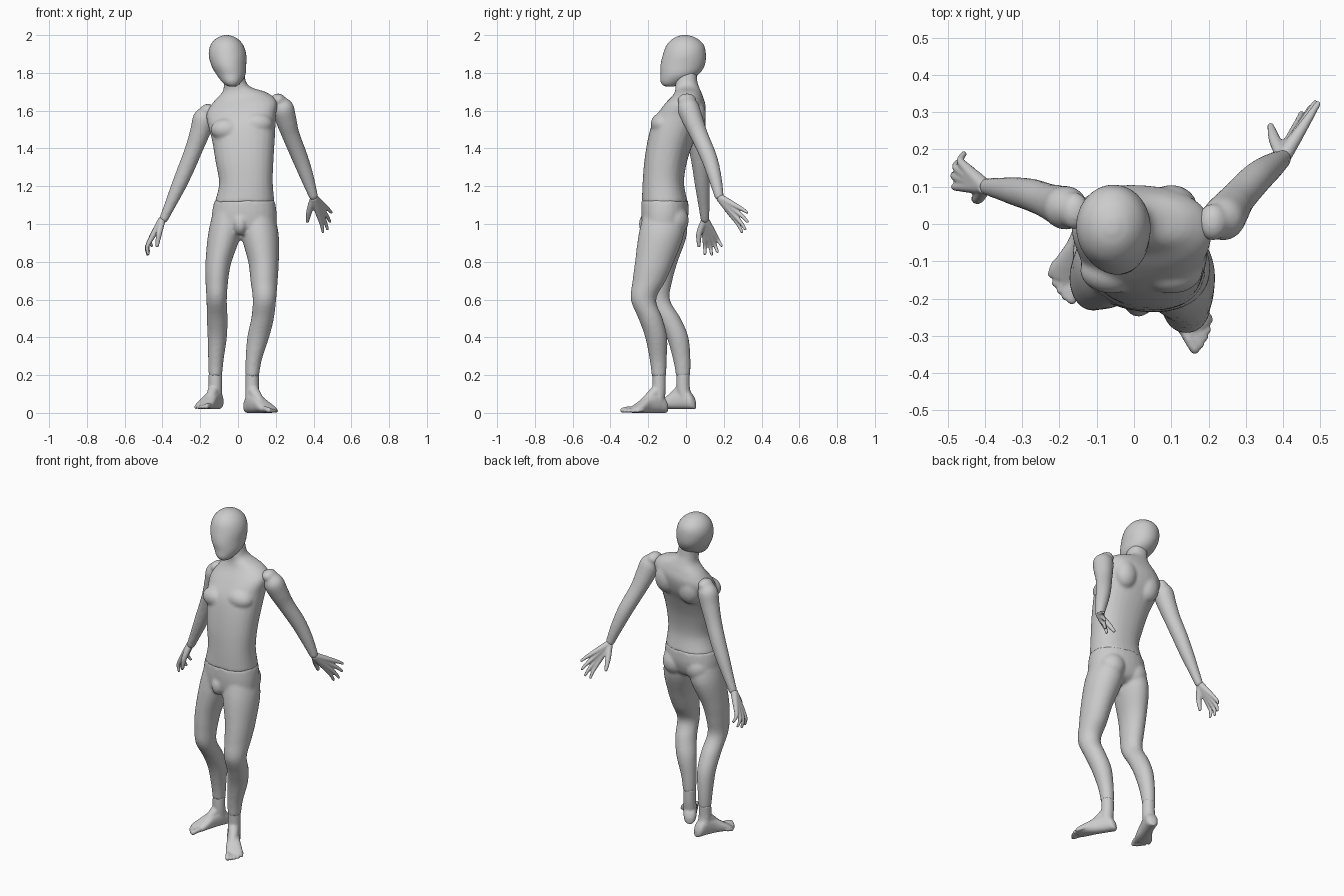
import bpy, bmesh
from math import cos, sin, pi, radians
from mathutils import Vector as V, Matrix


def loft(bm, rings, power=2.0, seg=28, sub=5):
    """Closed skin through (centre, axis_a, axis_b) rings, splined along the length."""
    fine = []
    for i in range(len(rings) - 1):
        p = [rings[max(0, min(len(rings) - 1, i + k))] for k in (-1, 0, 1, 2)]
        for s in range(sub):
            t = s / sub
            w = (-t + 2*t*t - t**3, 2 - 5*t*t + 3*t**3, t + 4*t*t - 3*t**3, t**3 - t*t)
            fine.append([sum((p[k][j] * (w[k] / 2) for k in range(4)), V((0, 0, 0))) for j in range(3)])
    fine.append(rings[-1])
    loops = []
    for c, a, b in fine:
        loop = []
        for k in range(seg):
            x, y = cos(2*pi*k/seg), sin(2*pi*k/seg)
            f = (abs(x)**power + abs(y)**power) ** (-1 / power)
            loop.append(bm.verts.new(c + a*x*f + b*y*f))
        loops.append(loop)
    for l, m in zip(loops, loops[1:]):
        for k in range(seg):
            n = (k + 1) % seg
            bm.faces.new((l[k], l[n], m[n], m[k]))
    bm.faces.new(loops[0][::-1])
    bm.faces.new(loops[-1])


def column(bm, rows, power=2.0, yaw=0):
    """Loft of near-level rings: x, y, z, half width, half depth, roll in degrees."""
    rot = Matrix.Rotation(radians(yaw), 3, 'Z')
    rings = []
    for x, y, z, w, d, *roll in rows:
        r = radians(roll[0]) if roll else 0
        rings.append((V((x, y, z)), rot @ V((w*cos(r), 0, w*sin(r))), rot @ V((0, d, 0))))
    loft(bm, rings, power)


def tube(bm, pts, seg=16):
    """Round limb through (x, y, z, radius) points with rounded ends."""
    cs = [V(p[:3]) for p in pts]
    rings = []
    for i, p in enumerate(pts):
        t = (cs[min(i + 1, len(cs) - 1)] - cs[max(i - 1, 0)]).normalized()
        a = t.cross(V((0, 1, 0.3))).normalized()
        b = t.cross(a)
        rings.append((cs[i], a * p[3], b * p[3]))
    loft(bm, rings, seg=seg)
    ball(bm, cs[-1], (pts[-1][3],) * 3)


def ball(bm, c, r):
    m = Matrix.Translation(c) @ Matrix.Diagonal((*r, 1))
    bmesh.ops.create_uvsphere(bm, u_segments=24, v_segments=16, radius=1, matrix=m)


def finish(name, bm, voxel=0.009, smooth=5):
    """Fuse the overlapping pieces into one smooth skin."""
    bmesh.ops.recalc_face_normals(bm, faces=bm.faces)
    me = bpy.data.meshes.new(name)
    bm.to_mesh(me)
    bm.free()
    ob = bpy.data.objects.new(name, me)
    bpy.context.collection.objects.link(ob)
    r = ob.modifiers.new("fuse", 'REMESH')
    r.mode, r.voxel_size, r.use_smooth_shade = 'VOXEL', voxel, True
    s = ob.modifiers.new("soften", 'SMOOTH')
    s.factor, s.iterations = 0.5, smooth


# Head: smooth faceless egg with a chin
bm = bmesh.new()
column(bm, [(-.03, -.088, 1.728, .025, .03), (-.033, -.07, 1.75, .05, .065),
            (-.037, -.035, 1.79, .077, .1), (-.049, -.018, 1.84, .093, .118),
            (-.056, -.008, 1.9, .1, .114), (-.059, -.004, 1.95, .086, .098),
            (-.06, -.005, 1.985, .053, .06), (-.06, -.006, 2.0, .015, .018)])
finish("head", bm)

# Torso with neck, chest and shoulder blades
bm = bmesh.new()
column(bm, [(.035, -.112, 1.115, .158, .121), (.042, -.12, 1.22, .142, .109, 2),
            (.035, -.106, 1.34, .154, .113, 4), (.03, -.074, 1.46, .168, .124, 7),
            (.022, -.042, 1.54, .18, .13, 9), (.02, -.008, 1.615, .19, .112, 10),
            (.012, .01, 1.67, .145, .082, 10), (-.003, .01, 1.71, .08, .066, 8),
            (-.015, .002, 1.745, .06, .06, 2), (-.022, 0, 1.8, .055, .056)], 2.3, -4)
for x, z in ((-.06, 1.5), (.1, 1.53)):
    ball(bm, (x, -.125, z), (.085, .062, .06))
    ball(bm, (x, .045, z + .05), (.07, .06, .09))
finish("torso", bm)

# Pelvis and legs
bm = bmesh.new()
column(bm, [(.035, -.112, 1.125, .16, .122), (.033, -.112, 1.05, .172, .124),
            (.03, -.118, .98, .165, .108), (.025, -.12, .95, .1, .07)], 2.2, -6)
column(bm, [(.1, -.12, 1.07, .085, .1), (.115, -.13, .95, .1, .12), (.135, -.167, .8, .081, .103),
            (.138, -.195, .7, .072, .088), (.14, -.225, .6, .062, .067), (.13, -.188, .5, .06, .064),
            (.107, -.158, .4, .058, .058), (.083, -.147, .28, .043, .045), (.075, -.143, .19, .036, .038)])
column(bm, [(-.05, -.11, 1.07, .08, .1), (-.07, -.11, .95, .088, .116), (-.103, -.138, .8, .069, .094),
            (-.112, -.152, .7, .06, .08), (-.113, -.153, .6, .054, .068), (-.11, -.092, .5, .055, .064),
            (-.11, -.045, .4, .051, .058), (-.117, -.022, .28, .041, .046), (-.12, -.015, .19, .035, .037)])
for x in (-.045, .11):
    ball(bm, (x, -.07, 1.02), (.08, .085, .085))
ball(bm, (.012, -.2, 1.0), (.04, .05, .06))
finish("legs", bm)

# Arms
ARMS = {
    "left_arm": [(.212, .005, 1.655, .038), (.236, .012, 1.615, .058), (.255, .036, 1.55, .055),
                 (.28, .07, 1.47, .047), (.328, .122, 1.35, .043), (.365, .152, 1.25, .036),
                 (.398, .175, 1.15, .025)],
    "right_arm": [(-.16, .035, 1.6, .04), (-.18, .042, 1.56, .058), (-.2, .05, 1.49, .054),
                  (-.232, .062, 1.4, .047), (-.272, .077, 1.3, .044), (-.315, .087, 1.2, .039),
                  (-.36, .095, 1.1, .03), (-.392, .1, 1.03, .024)]}
for name, pts in ARMS.items():
    bm = bmesh.new()
    tube(bm, pts, 24)
    ball(bm, pts[0][:3], (.04, .05, .036))
    finish(name, bm, .008)


# Hands: palm struts fused with tapering fingers
def hand(name, wrist, tips, thumb, bulge):
    bm = bmesh.new()
    w = V(wrist)
    for tip in tips:
        t = V(tip)
        k = w.lerp(t, .52) + V(bulge) * .8
        m = w.lerp(t, .78) + V(bulge)
        tube(bm, [(*w, .021), (*w.lerp(k, .5), .018), (*k, .0145), (*m, .0105), (*t.lerp(m, .1), .008)])
    tube(bm, [(*w, .018), (*thumb[0], .016), (*thumb[1], .0095)])
    finish(name, bm, .0045, 3)


hand("left_hand", (.4, .178, 1.14),
     [(.45, .298, .955), (.475, .315, .97), (.488, .328, 1.01), (.495, .325, 1.06)],
     [(.378, .225, 1.07), (.367, .262, 1.015)], (.004, .006, 0))
hand("right_hand", (-.4, .1, 1.025),
     [(-.475, .1, .838), (-.478, .137, .835), (-.472, .168, .85), (-.456, .19, .882)],
     [(-.418, .07, .95), (-.428, .068, .885)], (-.022, 0, 0))


# Feet: sole loft, ankle, instep and five toes
def foot(name, heel, toe, ankle, z0, side):
    bm = bmesh.new()
    h = V((*heel, z0))
    f = (V((*toe, z0)) - h).normalized()
    out = V((-f.y, f.x, 0)) * side
    at = lambda u, v, z: h + f*u + out*v + V((0, 0, z))
    loft(bm, [(at(u, v, hh), out*hw, V((0, 0, hh))) for u, v, hw, hh in
              ((.002, 0, .015, .02), (.02, 0, .033, .038), (.06, 0, .037, .056), (.12, .002, .038, .046),
               (.17, .007, .046, .031), (.205, .011, .048, .02), (.225, .012, .04, .014))], 2.4)
    tube(bm, [(*ankle, .205, .036), (*ankle, .13, .036), (*at(.06, 0, .065), .038)])
    tube(bm, [(*at(.062, 0, .12), .032), (*at(.11, 0, .08), .028), (*at(.16, -.005, .04), .022)])
    for i in range(5):
        v, r, u = -.024 + .019*i, (.014, .011, .0105, .01, .0095)[i], (.262, .26, .25, .237, .218)[i]
        tube(bm, [(*at(.17, v*.8, .02), r), (*at(u - .03, v, r + .006), r), (*at(u, v, r), r)])
    finish(name, bm, .0055, 4)


foot("left_foot", (.045, -.1), (.185, -.325), (.075, -.143), 0, 1)
foot("right_foot", (-.1, .052), (-.195, -.21), (-.12, -.015), .02, -1)
